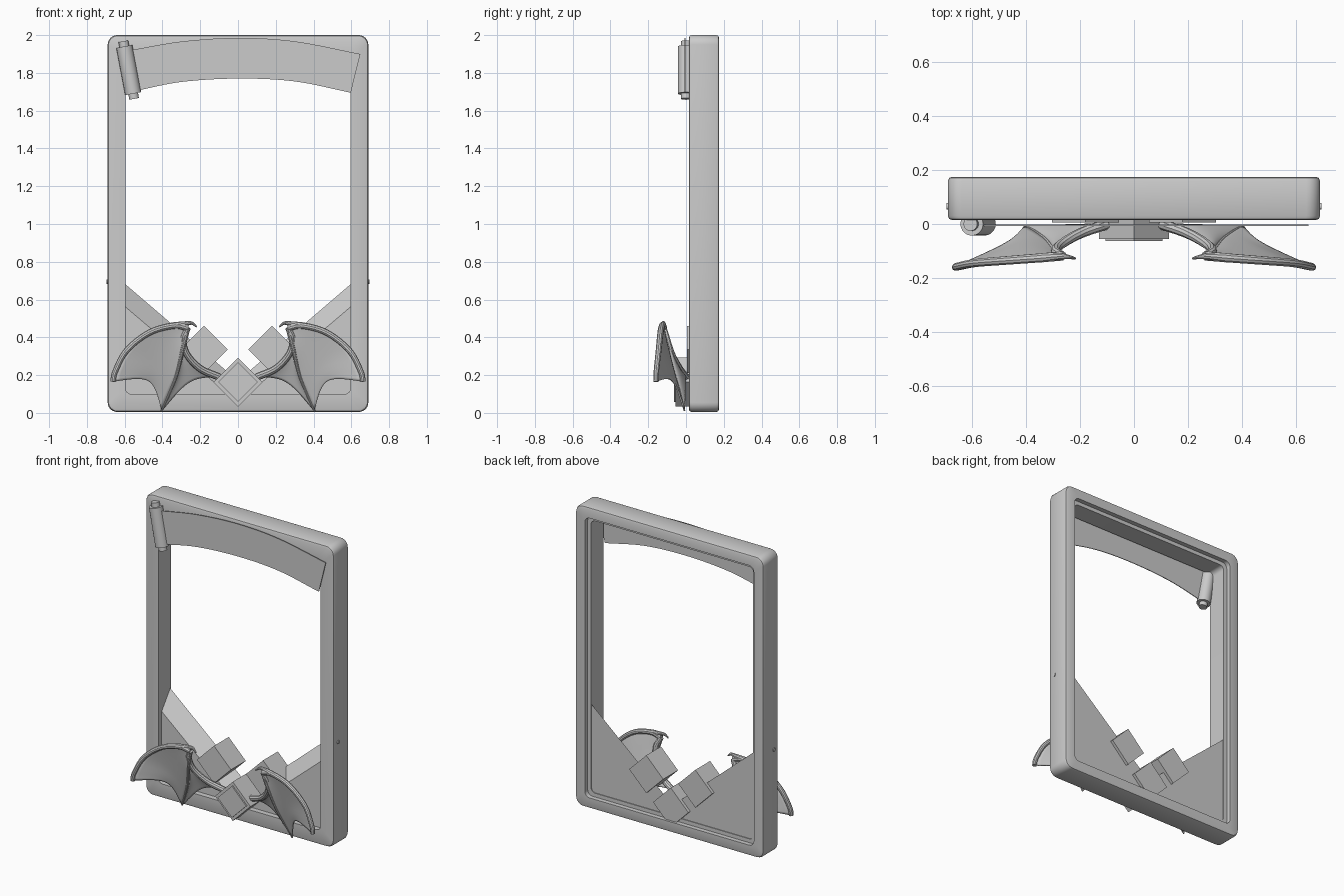
import bpy, bmesh, math
from mathutils import Vector, Matrix

cube = bpy.data.objects.get("Cube")
if cube:
    bpy.data.objects.remove(cube)

grey = bpy.data.materials.new("plain_grey")
grey.use_nodes = True
grey.diffuse_color = (0.6, 0.6, 0.6, 1)
grey.node_tree.nodes["Principled BSDF"].inputs["Base Color"].default_value = (0.6, 0.6, 0.6, 1)


def finish(name, bm, smooth=False):
    bmesh.ops.recalc_face_normals(bm, faces=bm.faces)
    mesh = bpy.data.meshes.new(name)
    bm.to_mesh(mesh)
    bm.free()
    mesh.materials.append(grey)
    ob = bpy.data.objects.new(name, mesh)
    bpy.context.collection.objects.link(ob)
    if smooth:
        bpy.ops.object.select_all(action='DESELECT')
        ob.select_set(True)
        bpy.context.view_layer.objects.active = ob
        bpy.ops.object.shade_smooth_by_angle(angle=math.radians(35))
    return ob


def skin(bm, rings, closed=False, caps=False):
    """Join rings of points with quads."""
    loops = [[bm.verts.new(p) for p in ring] for ring in rings]
    n = len(loops[0])
    pairs = list(zip(loops, loops[1:])) + ([(loops[-1], loops[0])] if closed else [])
    for a, b in pairs:
        for i in range(n):
            j = (i + 1) % n
            bm.faces.new((a[i], a[j], b[j], b[i]))
    if caps:
        bm.faces.new(loops[0])
        bm.faces.new(loops[-1])


def spline(pts, steps=8):
    """Smooth path through the given points."""
    pts = [Vector(p) for p in pts]
    ext = [2 * pts[0] - pts[1]] + pts + [2 * pts[-1] - pts[-2]]
    out = []
    for a, b, c, d in zip(ext, ext[1:], ext[2:], ext[3:]):
        for k in range(steps):
            t = k / steps
            out.append(0.5 * (2 * b + (c - a) * t + (2 * a - 5 * b + 4 * c - d) * t * t
                              + (3 * b - a - 3 * c + d) * t ** 3))
    return out + [pts[-1]]


def resample(path, n):
    out = []
    for i in range(n + 1):
        f = i / n * (len(path) - 1)
        k = min(int(f), len(path) - 2)
        out.append(path[k].lerp(path[k + 1], f - k))
    return out


def tube(bm, path, radius, sides=10):
    """Tube whose radius is a function of the fraction along the path."""
    rings = []
    for i, p in enumerate(path):
        d = (path[min(i + 1, len(path) - 1)] - path[max(i - 1, 0)]).normalized()
        u = d.cross(Vector((0, 1, 0.1))).normalized()
        v = d.cross(u)
        r = radius(i / (len(path) - 1))
        rings.append([p + r * (math.cos(a) * u + math.sin(a) * v)
                      for a in (math.tau * k / sides for k in range(sides))])
    skin(bm, rings, caps=True)


# Frame: rounded rectangle rings swept around a stepped cross-section
def rounded_rect(inset, y, r, seg=6):
    hx, hz = 0.69 - inset - r, 0.9975 - inset - r
    ring = []
    for q, (sx, sz) in enumerate(((1, 1), (-1, 1), (-1, -1), (1, -1))):
        for k in range(seg + 1):
            a = math.pi / 2 * (q + k / seg)
            ring.append((sx * hx + r * math.cos(a), y, 1.0025 + sz * hz + r * math.sin(a)))
    return ring


section = [(0.015, 0.015, 0.04), (0.004, 0.019, 0.05), (0, 0.03, 0.05), (0, 0.16, 0.05),
           (0.004, 0.171, 0.05), (0.015, 0.175, 0.04), (0.07, 0.175, 0.035),
           (0.07, 0.145, 0.035), (0.095, 0.145, 0.03), (0.095, 0.015, 0.03)]
bm = bmesh.new()
skin(bm, [rounded_rect(*s) for s in section], closed=True)
finish("frame", bm, True)

# Small pegs on the frame sides
for side, s in (("left", 1), ("right", -1)):
    bm = bmesh.new()
    bmesh.ops.create_cone(bm, cap_ends=True, segments=12, radius1=0.012, radius2=0.012, depth=0.01,
                          matrix=Matrix.Translation((s * 0.69, 0.065, 0.695)) @ Matrix.Rotation(math.pi / 2, 4, 'Y'))
    finish(side + "_peg", bm)

# Lower corner panels with a sloping upper edge
for side, s in (("left", 1), ("right", -1)):
    bm = bmesh.new()
    front = [(0.05, 0.09), (0.61, 0.09), (0.61, 0.573), (0.05, 0.097)]
    back = [(0, 0.07), (0.61, 0.07), (0.61, 0.693), (0, 0.17)]
    skin(bm, [[(s * x, 0.05, z) for x, z in front], [(s * x, 0.14, z) for x, z in back]], caps=True)
    finish(side + "_corner_panel", bm)


# Diamond blocks along the lower panels
def diamond(name, x, z, r, y0, y1):
    bm = bmesh.new()
    shape = ((r, 0), (0, r), (-r, 0), (0, -r))
    skin(bm, [[(x + a, y, z + b) for a, b in shape] for y in (y0, y1)], caps=True)
    finish(name, bm)


diamond("left_block", 0.18, 0.335, 0.125, 0.005, 0.16)
diamond("right_block", -0.18, 0.335, 0.125, 0.005, 0.16)
diamond("centre_block", 0, 0.163, 0.13, -0.055, 0.16)
diamond("centre_plate", 0, 0.163, 0.105, -0.064, -0.05)

# Curved banner across the top
top = spline([(-0.57, 0, 1.92), (-0.3, 0, 1.966), (0, 0, 1.985), (0.3, 0, 1.967), (0.648, 0, 1.9)])
low = spline([(-0.54, 0, 1.705), (-0.3, 0, 1.752), (0, 0, 1.77), (0.3, 0, 1.755), (0.597, 0, 1.695)])
bm = bmesh.new()
skin(bm, [[(a.x, -0.007, a.z), (a.x, -0.002, a.z), (b.x, -0.002, b.z), (b.x, -0.007, b.z)]
          for a, b in zip(top, low)], caps=True)
finish("banner", bm, True)

# Roll at the banner's end, with a rod through it
a, b = Vector((-0.602, 0, 1.94)), Vector((-0.555, 0, 1.69))
d = (b - a).normalized()
bm = bmesh.new()
tube(bm, [a, b], lambda t: 0.043, 20)
finish("banner_roll", bm, True)
bm = bmesh.new()
tube(bm, [a - d * 0.028, b + d * 0.028], lambda t: 0.026, 16)
finish("banner_rod", bm, True)

# Wings: three bones fanning from a joint, with scalloped skin between them
joint = (0.265, -0.118, 0.45)
arm = spline([joint, (0.29, -0.1, 0.39), (0.27, -0.075, 0.31), (0.2, -0.035, 0.235), (0.1, 0.0, 0.19)])
finger = spline([joint, (0.292, -0.1, 0.34), (0.325, -0.06, 0.2), (0.365, -0.03, 0.1), (0.405, -0.008, 0.012)])
spar = spline([joint, (0.34, -0.125, 0.462), (0.47, -0.135, 0.425), (0.59, -0.145, 0.33),
               (0.65, -0.157, 0.22), (0.662, -0.16, 0.165)])
claw = spline([(0.34, -0.125, 0.462), (0.28, -0.12, 0.472), (0.245, -0.122, 0.475), (0.218, -0.128, 0.455)])


def web(bm, c1, c2, sag, n=16):
    c1, c2, hub = resample(c1, n), resample(c2, n), Vector(joint)
    grid = []
    for i in range(1, n + 1):
        row = []
        for k in range(n + 1):
            s, t = k / n, i / n
            p = c1[i].lerp(c2[i], s)
            p = p.lerp(hub, sag * t * 4 * s * (1 - s))
            p.y += 0.02 * t * 4 * s * (1 - s)
            row.append(bm.verts.new(p))
        grid.append(row)
    for r0, r1 in zip(grid, grid[1:]):
        for k in range(n):
            bm.faces.new((r0[k], r0[k + 1], r1[k + 1], r1[k]))


def build_wing(side, s):
    def place(name, bm):
        bmesh.ops.transform(bm, matrix=Matrix.Diagonal((s, 1, 1, 1)), verts=bm.verts)
        return finish(side + "_wing_" + name, bm, True)

    bm = bmesh.new()
    web(bm, spar, finger, 0.22)
    web(bm, finger, arm, 0.18)
    mod = place("skin", bm).modifiers.new("thickness", 'SOLIDIFY')
    mod.thickness, mod.offset = 0.008, 0
    for name, path, r0, r1 in (("arm", arm, 0.016, 0.02), ("finger", finger, 0.013, 0.005),
                               ("spar", spar, 0.018, 0.014), ("claw", claw, 0.018, 0.004)):
        bm = bmesh.new()
        tube(bm, path, lambda t: r0 + (r1 - r0) * t)
        place(name, bm)


build_wing("left", 1)
build_wing("right", -1)
